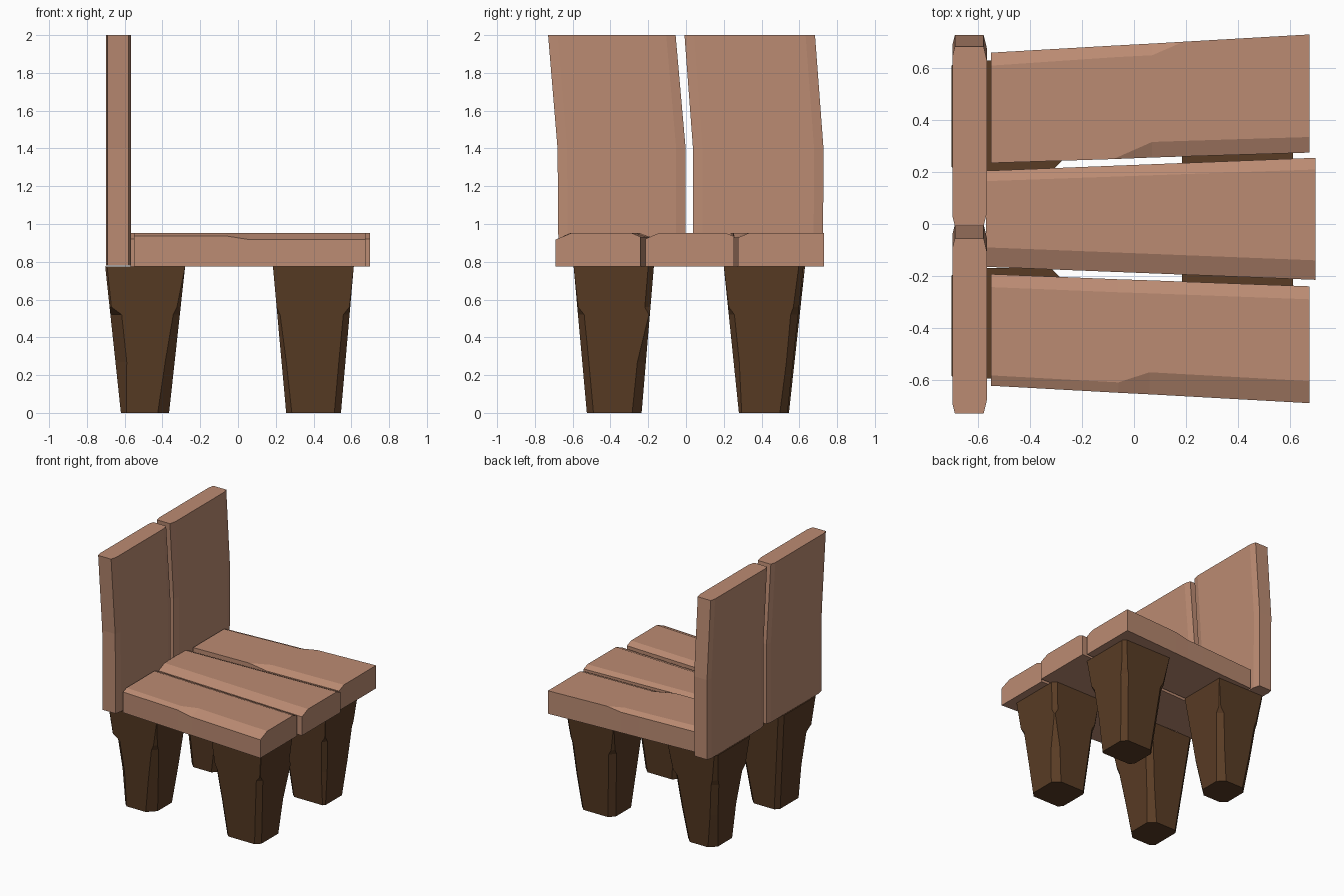
import bpy, bmesh

if "Cube" in bpy.data.objects:
    bpy.data.objects.remove(bpy.data.objects["Cube"])


def material(name, color):
    m = bpy.data.materials.new(name)
    m.diffuse_color = color
    m.use_nodes = True
    m.node_tree.nodes["Principled BSDF"].inputs["Base Color"].default_value = m.diffuse_color
    return m


light_wood = material("light_wood", (0.50, 0.26, 0.17, 1))
dark_wood = material("dark_wood", (0.10, 0.045, 0.018, 1))


def section(u0, u1, v0, v1, c):
    """Rectangle with four cut corners: (u0,v0), (u1,v0), (u1,v1), (u0,v1)."""
    (a, b), (d, e), (f, g), (h, i) = c
    return [(u0, v0 + b), (u0 + a, v0), (u1 - d, v0), (u1, v0 + e),
            (u1, v1 - g), (u1 - f, v1), (u0 + h, v1), (u0, v1 - i)]


def loft(name, rings, mat):
    bm = bmesh.new()
    rows = [[bm.verts.new(p) for p in r] for r in rings]
    n = len(rows[0])
    for a, b in zip(rows, rows[1:]):
        for k in range(n):
            j = (k + 1) % n
            bm.faces.new((a[k], a[j], b[j], b[k]))
    bm.faces.new(rows[0][::-1])
    bm.faces.new(rows[-1])
    bmesh.ops.remove_doubles(bm, verts=bm.verts, dist=0.0005)
    bmesh.ops.recalc_face_normals(bm, faces=bm.faces)
    me = bpy.data.meshes.new(name)
    bm.to_mesh(me)
    bm.free()
    me.materials.append(mat)
    ob = bpy.data.objects.new(name, me)
    bpy.context.collection.objects.link(ob)
    return ob


# Seat planks: stations of (x, y low, y high, low bevel width, high bevel width)
planks = {
    "seat_plank_back": [(-0.55, 0.235, 0.66, 0, 0.05), (-0.08, 0.25, 0.687, 0, 0.045),
                        (0.07, 0.256, 0.695, 0.06, 0.045), (0.19, 0.26, 0.702, 0.06, 0),
                        (0.675, 0.275, 0.73, 0.06, 0)],
    "seat_plank_middle": [(-0.57, -0.165, 0.205, 0.075, 0.04), (0.70, -0.215, 0.255, 0.075, 0.045)],
    "seat_plank_front": [(-0.55, -0.623, -0.193, 0.04, 0.05), (-0.06, -0.65, -0.213, 0.04, 0.05),
                         (0.06, -0.656, -0.217, 0.085, 0.05), (0.675, -0.69, -0.24, 0.085, 0.05)],
}
for name, stations in planks.items():
    rings = []
    for x, y0, y1, lo, hi in stations:
        cuts = [(0, 0), (0, 0), (hi, hi * 0.42), (lo, lo * 0.42)]
        rings.append([(x, y, z) for y, z in section(y0, y1, 0.775, 0.953, cuts)])
    loft(name, rings, light_wood)

# Backrest boards: stations of (z, y low, y high)
boards = {
    "backrest_board_front": [(0.78, -0.675, -0.002), (1.4, -0.68, -0.002), (2.0, -0.73, -0.055)],
    "backrest_board_back": [(0.78, 0.037, 0.725), (1.4, 0.037, 0.728), (2.0, -0.008, 0.683)],
}
for name, stations in boards.items():
    cuts = [(0.01, 0.04), (0.012, 0.05), (0.012, 0.05), (0.01, 0.04)]
    loft(name, [[(x, y, z) for x, y in section(-0.70, -0.567, y0, y1, cuts)]
                for z, y0, y1 in stations], light_wood)

# Legs: top and foot rectangles, then corner cuts at each height
heights = (0, 0.27, 0.52, 0.56, 0.775)
legs = {
    "back_leg_front": ((-0.703, -0.28, -0.595, -0.17), (-0.62, -0.365, -0.525, -0.24),
                       [(.03, .06, .05, .03), (.06, .05, .04, .03), (.06, .035, .04, .03),
                        (.01, .02, .04, .03), (.01, 0, .04, .03)]),
    "back_leg_back": ((-0.703, -0.28, 0.20, 0.63), (-0.62, -0.365, 0.28, 0.545),
                      [(.04, .06, .05, .05), (.06, .04, .04, .04), (.05, .04, .04, .04),
                       (.02, .04, .01, .03), (.02, .04, 0, .02)]),
    "front_leg_front": ((0.185, 0.613, -0.595, -0.17), (0.255, 0.545, -0.525, -0.235),
                        [(.03, .035, .05, .03), (.025, .035, .045, .03), (.015, .033, .005, .03),
                         (0, .005, .03, .01), (0, 0, .03, 0)]),
    "front_leg_back": ((0.185, 0.613, 0.20, 0.622), (0.255, 0.545, 0.28, 0.537),
                       [(.03, .015, .04, .04), (.03, .03, .035, .04), (.03, .03, .04, .04),
                        (.01, .005, .03, .02), (0, 0, .025, 0)]),
}
for name, (top, foot, cuts) in legs.items():
    rings = []
    for z, c in zip(heights, cuts):
        t = z / 0.775
        rect = [f + (p - f) * t for f, p in zip(foot, top)]
        rings.append([(x, y, z) for x, y in section(*rect, [(k, k) for k in c])])
    loft(name, rings, dark_wood)
